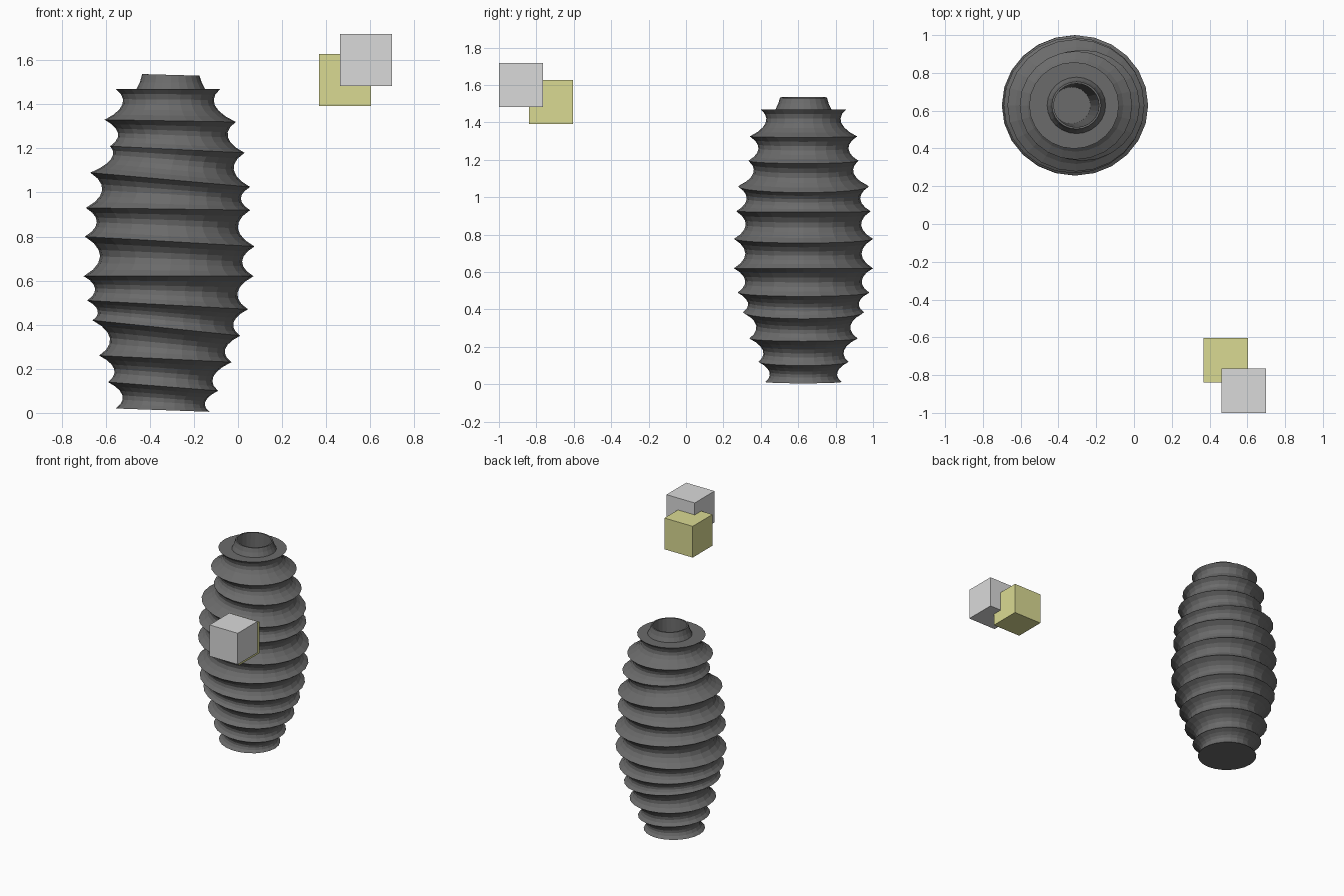
import bpy
import bmesh
from math import cos, sin, pi

cube = bpy.data.objects.get("Cube")
if cube:
    bpy.data.objects.remove(cube, do_unlink=True)

SEGMENTS = 24
DEPTH_STEPS = 6
CENTRE_Y = 0.628
Y_SQUASH = 0.965


def make_material(name, colour):
    material = bpy.data.materials.new(name)
    material.use_nodes = True
    rgba = (*colour, 1)
    material.diffuse_color = rgba
    material.node_tree.nodes["Principled BSDF"].inputs["Base Color"].default_value = rgba
    return material


def finish_object(name, bm, material):
    bmesh.ops.recalc_face_normals(bm, faces=bm.faces)
    mesh = bpy.data.meshes.new(name)
    bm.to_mesh(mesh)
    bm.free()
    mesh.materials.append(material)
    obj = bpy.data.objects.new(name, mesh)
    bpy.context.collection.objects.link(obj)
    return obj


def tilted_ring(left_x, right_x, left_z, right_z):
    """Points of an ellipse whose height runs evenly between its two sides."""
    middle_x, radius = (left_x + right_x) / 2, (right_x - left_x) / 2
    middle_z, tilt = (left_z + right_z) / 2, (right_z - left_z) / 2
    points = []
    for i in range(SEGMENTS):
        angle = 2 * pi * i / SEGMENTS
        points.append((middle_x + radius * cos(angle),
                       CENTRE_Y + radius * Y_SQUASH * sin(angle),
                       middle_z + tilt * cos(angle)))
    return points


def scooped_rings(lower, upper):
    """Rings from one ridge to the next, hollowed in proportion to the gap."""
    rings = []
    for step in range(DEPTH_STEPS):
        t = step / DEPTH_STEPS
        xl, xr, zl, zr = (a + (b - a) * t for a, b in zip(lower, upper))
        scoop = 0.4 * sin(pi * t) ** 0.8
        xl += scoop * (upper[2] - lower[2])
        xr -= scoop * (upper[3] - lower[3])
        rings.append(tilted_ring(xl, xr, zl, zr))
    return rings


def loft(name, rings, material):
    bm = bmesh.new()
    loops = [[bm.verts.new(point) for point in ring] for ring in rings]
    for lower, upper in zip(loops, loops[1:]):
        for i in range(SEGMENTS):
            j = (i + 1) % SEGMENTS
            bm.faces.new((lower[i], lower[j], upper[j], upper[i]))
    bm.faces.new(loops[0][::-1])
    bm.faces.new(loops[-1])
    return finish_object(name, bm, material)


def block(name, centre, size, material):
    bm = bmesh.new()
    bmesh.ops.create_cube(bm, size=size)
    bmesh.ops.translate(bm, verts=bm.verts, vec=centre)
    return finish_object(name, bm, material)


dark_grey = make_material("dark grey", (0.147, 0.147, 0.147))
light_grey = make_material("light grey", (0.7, 0.7, 0.7))
olive = make_material("olive", (0.7, 0.7, 0.29))

# Sharp ridges of the vase: left x, right x, left z, right z
ridges = [
    (-.555, -.13, .02, .005), (-.59, -.09, .14, .10),
    (-.63, -.03, .26, .23), (-.66, .01, .42, .35),
    (-.685, .045, .51, .47), (-.70, .07, .62, .62),
    (-.695, .075, .80, .755), (-.69, .055, .93, .92),
    (-.67, .055, 1.09, 1.025), (-.58, .03, 1.21, 1.18),
    (-.605, -.01, 1.33, 1.32), (-.555, -.08, 1.47, 1.47),
]
rings = []
for lower, upper in zip(ridges, ridges[1:]):
    rings += scooped_rings(lower, upper)
rings.append(tilted_ring(*ridges[-1]))

# Shoulder, neck, rim and hollow inside
for ring in [(-.46, -.15, 1.47, 1.47), (-.445, -.165, 1.5, 1.5),
             (-.435, -.175, 1.537, 1.53), (-.425, -.185, 1.537, 1.53),
             (-.43, -.23, .1, .1)]:
    rings.append(tilted_ring(*ring))
loft("ribbed_vase", rings, dark_grey)

# Two floating overlapping blocks
block("front_block", (.58, -.882, 1.6), .236, light_grey)
block("rear_block", (.485, -.722, 1.51), .236, olive)
